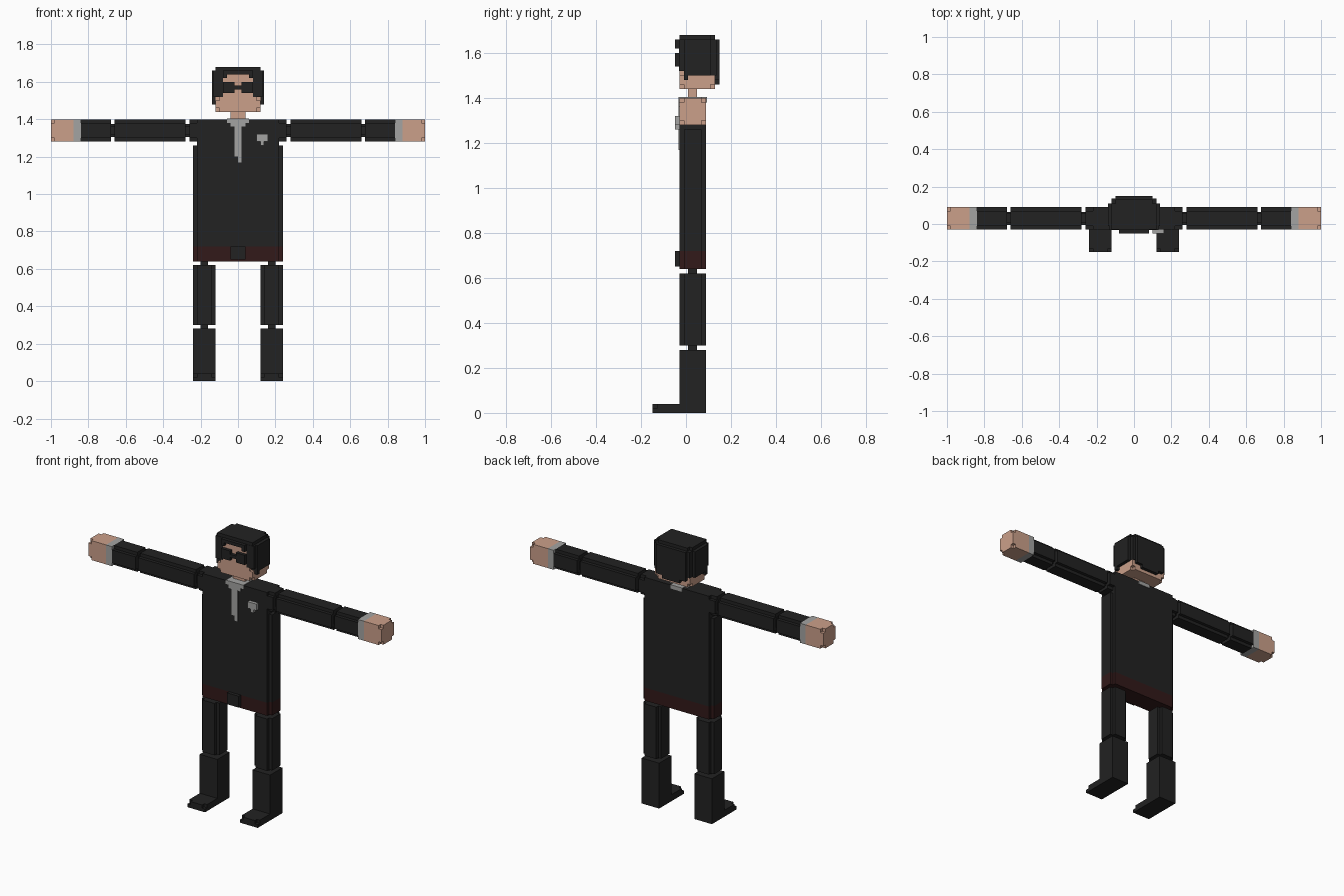
import bpy, bmesh
from mathutils import Vector

if "Cube" in bpy.data.objects:
    bpy.data.objects.remove(bpy.data.objects["Cube"])

V = 0.02      # block size
CY = 0.03     # body depth centre


def material(name, rgb):
    m = bpy.data.materials.new(name)
    m.diffuse_color = (*rgb, 1)
    m.use_nodes = True
    m.node_tree.nodes["Principled BSDF"].inputs["Base Color"].default_value = m.diffuse_color
    return m


BLACK = material("black cloth", (0.016, 0.016, 0.016))
RED = material("dark red belt", (0.032, 0.010, 0.010))
SKIN = material("skin", (0.60, 0.35, 0.255))
GREY = material("light grey", (0.37, 0.37, 0.36))


def finish(name, bm, mat):
    bmesh.ops.recalc_face_normals(bm, faces=bm.faces)
    me = bpy.data.meshes.new(name)
    bm.to_mesh(me)
    bm.free()
    me.materials.append(mat)
    ob = bpy.data.objects.new(name, me)
    bpy.context.collection.objects.link(ob)
    return ob


def add_box(bm, x0, x1, y0, y1, z0, z1):
    verts = bmesh.ops.create_cube(bm, size=1)["verts"]
    for v in verts:
        v.co = Vector(((x0 + x1) / 2 + v.co.x * (x1 - x0),
                       (y0 + y1) / 2 + v.co.y * (y1 - y0),
                       (z0 + z1) / 2 + v.co.z * (z1 - z0)))


def boxes(name, mat, *dims):
    bm = bmesh.new()
    for d in dims:
        add_box(bm, *d)
    return finish(name, bm, mat)


def chipped_box(name, mat, x0, x1, y0, y1, z0, z1):
    """Box whose eight corner blocks are missing."""
    return boxes(name, mat, (x0 + V, x1 - V, y0, y1, z0, z1),
                 (x0, x1, y0 + V, y1 - V, z0, z1),
                 (x0, x1, y0, y1, z0 + V, z1 - V))


def notched_bar(name, mat, axis, a, b, centre, hu, hv, n=V):
    """Bar along x or z with a block notched out of each long edge."""
    bm = bmesh.new()
    pts = []
    for su, sv, flip in ((1, 1, 0), (-1, 1, 1), (-1, -1, 0), (1, -1, 1)):
        corner = [(hu, hv - n), (hu - n, hv - n), (hu - n, hv)]
        if flip:
            corner.reverse()
        pts += [(su * u, sv * v) for u, v in corner]
    cu, cv = centre
    if axis == "x":
        vs = [bm.verts.new((a, cu + u, cv + v)) for u, v in pts]
        d = Vector((b - a, 0, 0))
    else:
        vs = [bm.verts.new((cu + u, cv + v, a)) for u, v in pts]
        d = Vector((0, 0, b - a))
    ext = bmesh.ops.extrude_face_region(bm, geom=[bm.faces.new(vs)])
    # keep the starting cap as the closed end
    new = [g for g in ext["geom"] if isinstance(g, bmesh.types.BMVert)]
    bmesh.ops.translate(bm, verts=new, vec=d)
    if not any(len(f.verts) == 12 and all(v not in new for v in f.verts) for f in bm.faces):
        bm.faces.new(vs)
    return finish(name, bm, mat)


# Torso, belt and shoulders
notched_bar("torso", BLACK, "z", 0.72, 1.26, (0, CY), 0.24, 0.06)
boxes("chest", BLACK, (-0.22, 0.22, -0.03, 0.09, 1.26, 1.40))
notched_bar("belt", RED, "z", 0.64, 0.72, (0, CY), 0.24, 0.06)
boxes("buckle", BLACK, (-0.04, 0.04, -0.05, -0.028, 0.65, 0.72))

# Arms and legs, both sides
for s, side in ((-1, "left"), (1, "right")):
    arm = (CY, 1.34)

    def bar_x(part, mat, a, b, h=0.06, n=V):
        notched_bar(f"{side}_{part}", mat, "x", s * a, s * b, arm, h, h, n)

    bar_x("shoulder", BLACK, 0.22, 0.26)
    bar_x("shoulder_joint", BLACK, 0.26, 0.28, 0.035, 0.01)
    bar_x("upper_arm", BLACK, 0.28, 0.66)
    bar_x("elbow", BLACK, 0.66, 0.68, 0.035, 0.01)
    bar_x("forearm", BLACK, 0.68, 0.84)
    x0, x1 = sorted((s * 0.84, s * 0.88))
    boxes(f"{side}_cuff", GREY, (x0, x1, -0.03, 0.09, 1.28, 1.40))
    x0, x1 = sorted((s * 0.86, s * 1.0))
    h0, h1 = sorted((s * 0.88, s * 0.98))
    t0, t1 = sorted((s * 0.98, s * 1.0))
    boxes(f"{side}_hand", SKIN, (h0, h1, -0.03, 0.09, 1.28, 1.40),
          (t0, t1, -0.01, 0.07, 1.28, 1.40), (t0, t1, -0.03, 0.09, 1.30, 1.38))

    leg = (s * 0.18, CY)
    notched_bar(f"{side}_hip", BLACK, "z", 0.62, 0.64, leg, 0.02, 0.02, 0.005)
    notched_bar(f"{side}_thigh", BLACK, "z", 0.30, 0.62, leg, 0.06, 0.06)
    notched_bar(f"{side}_knee", BLACK, "z", 0.28, 0.30, leg, 0.02, 0.02, 0.005)
    x0, x1 = sorted((s * 0.12, s * 0.24))
    boxes(f"{side}_shin", BLACK, (x0, x1, -0.03, 0.09, 0.04, 0.28))
    boxes(f"{side}_foot", BLACK, (x0, x1, -0.13, 0.09, 0, 0.04),
          (x0 + V, x1 - V, -0.15, -0.13, 0, 0.04), (x0, x1, -0.15, -0.13, 0, 0.02))

# Collar, tie and badge
F0, F1 = -0.034, -0.029
boxes("collar", GREY, (-0.06, 0.06, F0, F1, 1.38, 1.402),
      (-0.04, 0.04, F0, F1, 1.36, 1.38),
      (-0.06, 0.06, F0, 0.07, 1.398, 1.404),
      (-0.04, 0.04, 0.07, 0.094, 1.398, 1.404),
      (-0.04, 0.04, 0.089, 0.094, 1.38, 1.402))
boxes("tie", GREY, (-0.02, 0.02, F0, F1, 1.20, 1.36),
      (0, 0.02, F0, F1, 1.17, 1.20))
boxes("badge", GREY, (0.10, 0.16, -0.05, -0.029, 1.28, 1.32),
      (0.12, 0.14, -0.05, -0.029, 1.26, 1.28))

# Neck and head
boxes("neck", SKIN, (-0.04, 0.04, 0.01, 0.05, 1.39, 1.45))
chipped_box("jaw", SKIN, -0.12, 0.12, -0.03, 0.13, 1.44, 1.52)
boxes("face", SKIN, (-0.08, 0.08, -0.03, 0.11, 1.50, 1.65))

# Hair: crown, back, side locks and fringe
hair = [(-0.12, 0.12, -0.03, 0.11, 1.64, 1.68),
        (-0.10, 0.10, 0.11, 0.13, 1.64, 1.68),
        (-0.12, 0.12, 0.09, 0.135, 1.50, 1.66),
        (-0.10, 0.10, 0.13, 0.15, 1.48, 1.66),
        (-0.06, 0.06, 0.13, 0.15, 1.46, 1.48),
        (-0.08, 0.08, -0.05, -0.03, 1.64, 1.66)]
for s in (-1, 1):
    for a, b, *rest in ((0.08, 0.14, -0.01, 0.11, 1.50, 1.66),
                        (0.08, 0.13, -0.032, -0.01, 1.52, 1.66),
                        (0.12, 0.14, -0.01, 0.01, 1.48, 1.50),
                        (0.06, 0.08, -0.05, -0.03, 1.62, 1.64)):
        hair.append((*sorted((s * a, s * b)), *rest))
boxes("hair", BLACK, *hair)

# Dark glasses
boxes("glasses", BLACK, (-0.08, -0.02, -0.05, -0.029, 1.54, 1.60),
      (0.02, 0.08, -0.05, -0.029, 1.54, 1.60),
      (-0.02, 0.02, -0.05, -0.029, 1.56, 1.58))
